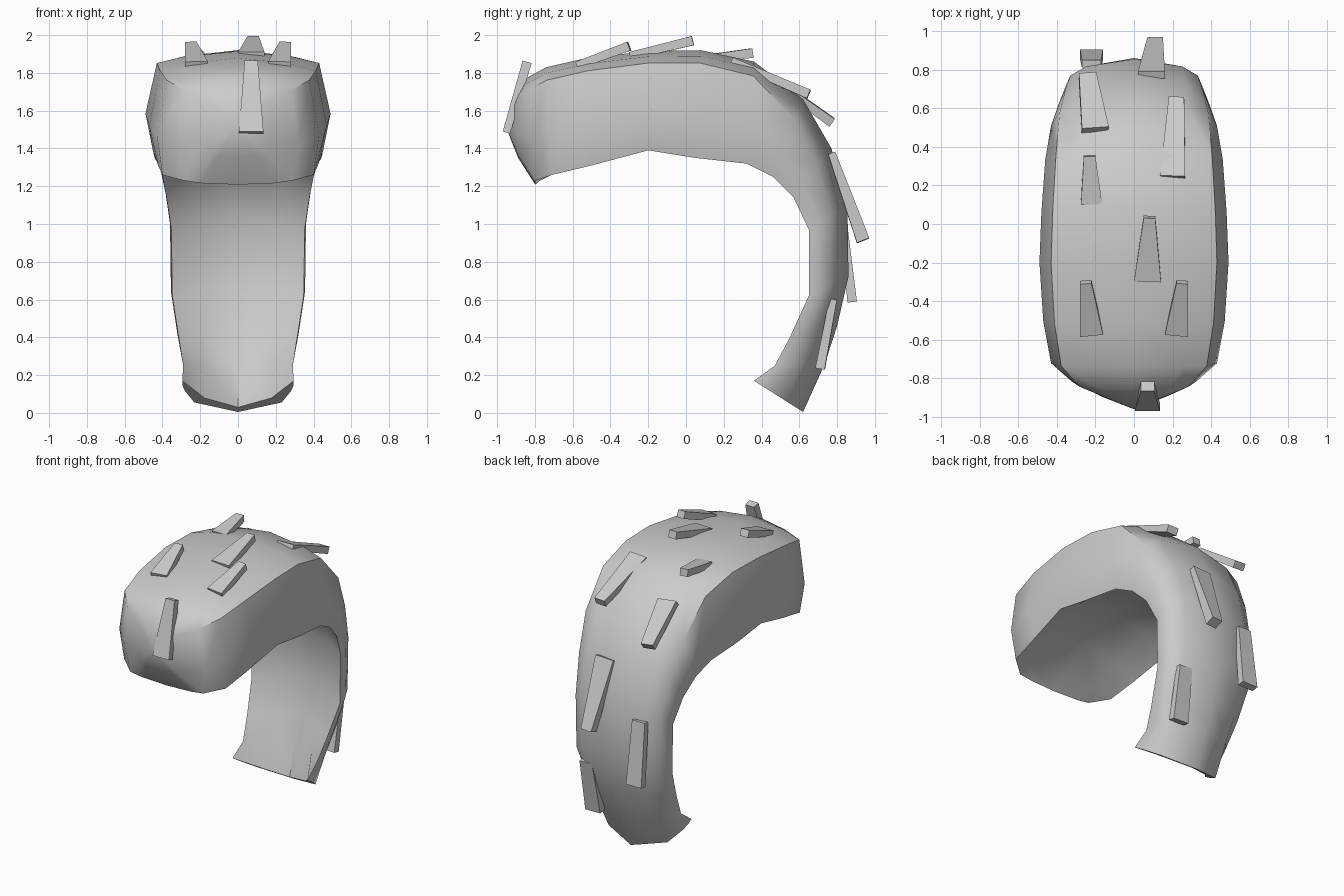
import bpy, bmesh, math
from mathutils import Vector

cube = bpy.data.objects.get("Cube")
if cube:
    bpy.data.objects.remove(cube, do_unlink=True)

grey = bpy.data.materials.new("light_grey")
grey.use_nodes = True
grey.diffuse_color = (0.6, 0.6, 0.6, 1)
grey.node_tree.nodes["Principled BSDF"].inputs["Base Color"].default_value = (0.6, 0.6, 0.6, 1)


def finish(name, bm, angle):
    bmesh.ops.recalc_face_normals(bm, faces=bm.faces)
    mesh = bpy.data.meshes.new(name)
    bm.to_mesh(mesh)
    bm.free()
    mesh.materials.append(grey)
    obj = bpy.data.objects.new(name, mesh)
    bpy.context.collection.objects.link(obj)
    bpy.ops.object.select_all(action="DESELECT")
    obj.select_set(True)
    bpy.context.view_layer.objects.active = obj
    bpy.ops.object.shade_smooth_by_angle(angle=math.radians(angle))


# Curled mane: inner y z, outer y z, half width, crease height, rim width, hollow depth
stations = [
    (-.89, 1.37, -.90, 1.68, .17, .88, .88, -.06),
    (-.80, 1.23, -.85, 1.77, .32, .88, .90, -.04),
    (-.71, 1.26, -.74, 1.83, .43, .88, .93, .06),
    (-.50, 1.31, -.52, 1.88, .47, .88, .90, .20),
    (-.20, 1.39, -.20, 1.915, .49, .88, .92, .27),
    (.05, 1.35, .08, 1.92, .48, .88, .92, .28),
    (.32, 1.32, .36, 1.86, .46, .86, .92, .28),
    (.46, 1.25, .62, 1.66, .43, .74, .93, .32),
    (.57, 1.14, .77, 1.40, .39, .63, .97, .38),
    (.65, .97, .855, 1.10, .36, .58, .98, .45),
    (.65, .62, .86, .72, .355, .54, .98, .48),
    (.55, .40, .80, .46, .32, .52, .98, .52),
    (.47, .25, .735, .26, .29, .46, 1, .62),
    (.36, .17, .62, .005, .295, .32, 1, .85),
]


def ring(bm, station):
    iy, iz, oy, oz, width, crease, rim, hollow = station
    half = [(rim, 0), (1, crease * .42), (1 - .14 * crease, crease),
            (.9 - .36 * crease, .55 + .45 * crease)]
    loop = half + [(0, 1)] + [(-u, v) for u, v in reversed(half)]
    loop += [(-.6, hollow * .65), (0, hollow), (.6, hollow * .65)]
    return [bm.verts.new((u * width, iy + (oy - iy) * v, iz + (oz - iz) * v)) for u, v in loop]


bm = bmesh.new()
rings = [ring(bm, s) for s in stations]
for a, b in zip(rings, rings[1:]):
    for i in range(len(a)):
        j = (i + 1) % len(a)
        bm.faces.new((a[i], a[j], b[j], b[i]))
# Rounded brow and thin crescent at the tail end
nose = bm.verts.new((0, -.96, 1.53))
for i in range(len(rings[0])):
    bm.faces.new((rings[0][i], rings[0][(i + 1) % len(rings[0])], nose))
bm.faces.new(rings[-1])
finish("mane", bm, 42)


# Loose tufts: tapered wedges that lift away from the mane towards the tip
def tuft(name, root, tip, root_width, tip_width, thickness=.05):
    root, tip = Vector(root), Vector(tip)
    along = (tip - root).normalized()
    out = tip - Vector((tip.x, 0, 1))
    out = (out - along * out.dot(along)).normalized()
    side = along.cross(out)
    bm = bmesh.new()
    ends = []
    for p, w, low in ((root, root_width, .04), (tip, tip_width, thickness)):
        ends.append([bm.verts.new(p + side * s * w / 2 - out * d)
                     for s, d in ((-1, 0), (1, 0), (1, low), (-1, low))])
    a, b = ends
    bm.faces.new(a)
    bm.faces.new(b)
    for i in range(4):
        j = (i + 1) % 4
        bm.faces.new((a[i], a[j], b[j], b[i]))
    finish(name, bm, 30)


tuft("brow_tuft", (.07, -.97, 1.49), (.07, -.865, 1.865), .13, .07)
for side, label in ((1, "left"), (-1, "right")):
    tuft(label + "_front_tuft", (side * .22, -.58, 1.86), (side * .25, -.31, 1.965), .12, .06)
tuft("crown_tuft", (.07, -.30, 1.91), (.08, .03, 1.995), .14, .06)
tuft("right_crown_tuft", (-.22, .10, 1.895), (-.23, .35, 1.93), .11, .06)
tuft("left_back_tuft", (.20, .25, 1.88), (.22, .66, 1.71), .13, .08)
tuft("right_back_tuft", (-.20, .50, 1.76), (-.24, .785, 1.56), .14, .09)
tuft("nape_tuft", (.09, .79, 1.38), (.11, .97, .925), .14, .08, .07)
tuft("right_tail_tuft", (-.22, .85, 1.03), (-.22, .905, .59), .10, .12)
tuft("left_tail_tuft", (.23, .80, .60), (.22, .735, .23), .10, .12)
